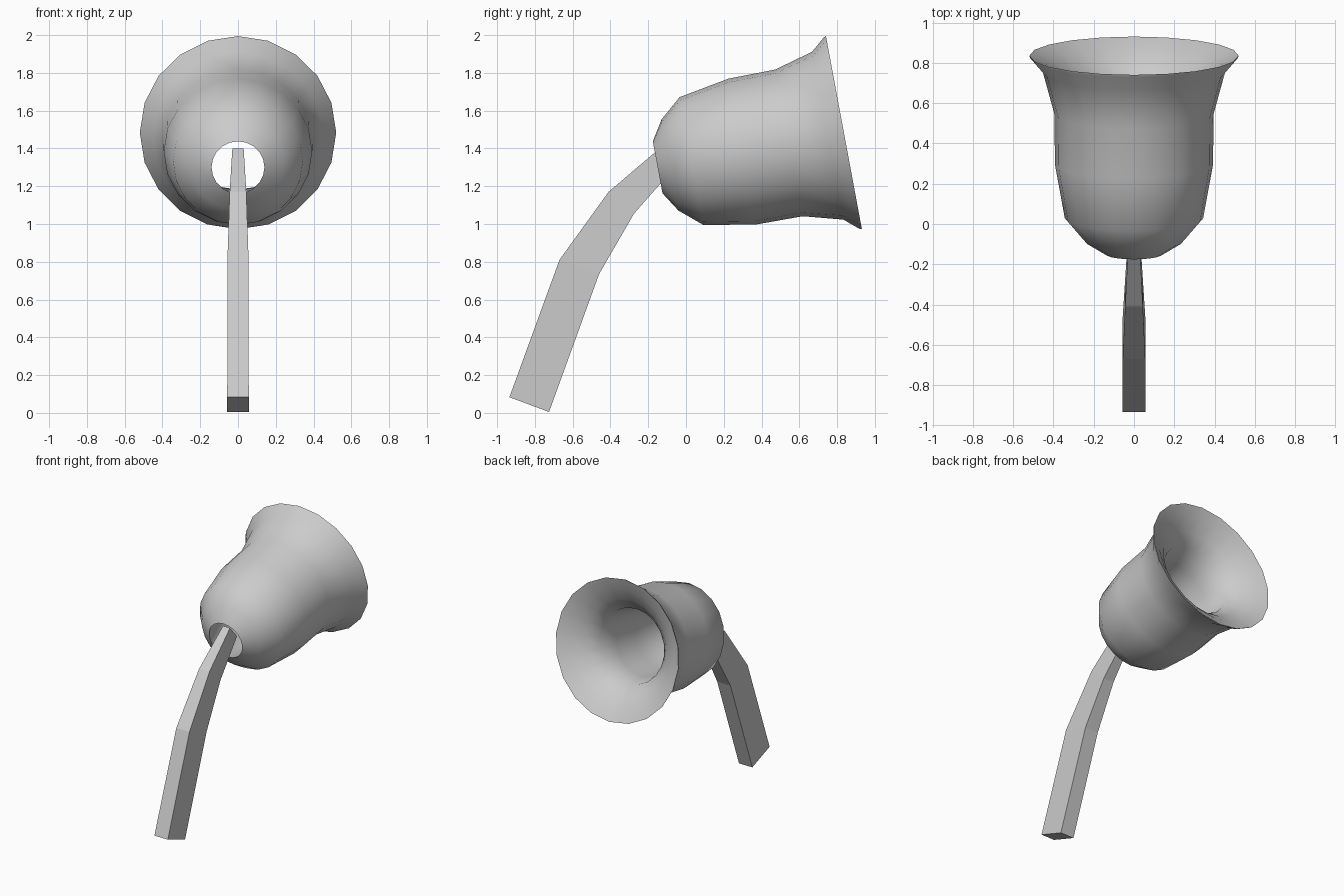
import bpy, bmesh, math
from mathutils import Vector

if "Cube" in bpy.data.objects:
    bpy.data.objects.remove(bpy.data.objects["Cube"])

def finish(name, bm):
    bmesh.ops.recalc_face_normals(bm, faces=bm.faces)
    me = bpy.data.meshes.new(name)
    bm.to_mesh(me)
    bm.free()
    ob = bpy.data.objects.new(name, me)
    bpy.context.collection.objects.link(ob)
    return ob

# Bell shell: closed (distance along axis, radius) profile, outside then inside
SIDES = 20
outer = [(0, .14), (.066, .245), (.182, .344), (.455, .393), (.707, .395),
         (.916, .452), (.99, .515), (1.003, .52)]
inner = [(.965, .44), (.9, .35), (.82, .273), (.65, .252), (.42, .245),
         (.25, .225), (.1, .175)]
start = Vector((0, -.15, 1.30))
axis = Vector((0, .983, .183)).normalized()
side = Vector((1, 0, 0))
up = side.cross(axis)

bm = bmesh.new()
rings = []
for t, r in outer + inner:
    ring = []
    for i in range(SIDES):
        a = 2 * math.pi * i / SIDES
        ring.append(bm.verts.new(start + axis * t + (side * math.sin(a) + up * math.cos(a)) * r))
    rings.append(ring)
for k, ring in enumerate(rings):
    nxt = rings[(k + 1) % len(rings)]
    for i in range(SIDES):
        j = (i + 1) % SIDES
        bm.faces.new((ring[i], ring[j], nxt[j], nxt[i]))
bell = finish("horn_bell", bm)
bpy.context.view_layer.objects.active = bell
bell.select_set(True)
bpy.ops.object.shade_smooth_by_angle(angle=math.radians(50))

# Bent square stem: front (y, z), rear (y, z), half width
sections = [((-.935, .083), (-.725, .005), .057), ((-.67, .81), (-.46, .735), .056),
            ((-.41, 1.17), (-.275, 1.055), .044), ((-.14, 1.40), (-.055, 1.305), .03)]
bm = bmesh.new()
loops = []
for (fy, fz), (ry, rz), w in sections:
    loops.append([bm.verts.new(p) for p in
                  ((-w, fy, fz), (w, fy, fz), (w, ry, rz), (-w, ry, rz))])
for a, b in zip(loops, loops[1:]):
    for i in range(4):
        j = (i + 1) % 4
        bm.faces.new((a[i], a[j], b[j], b[i]))
bm.faces.new(loops[0])
bm.faces.new(loops[-1])
finish("stem", bm)
